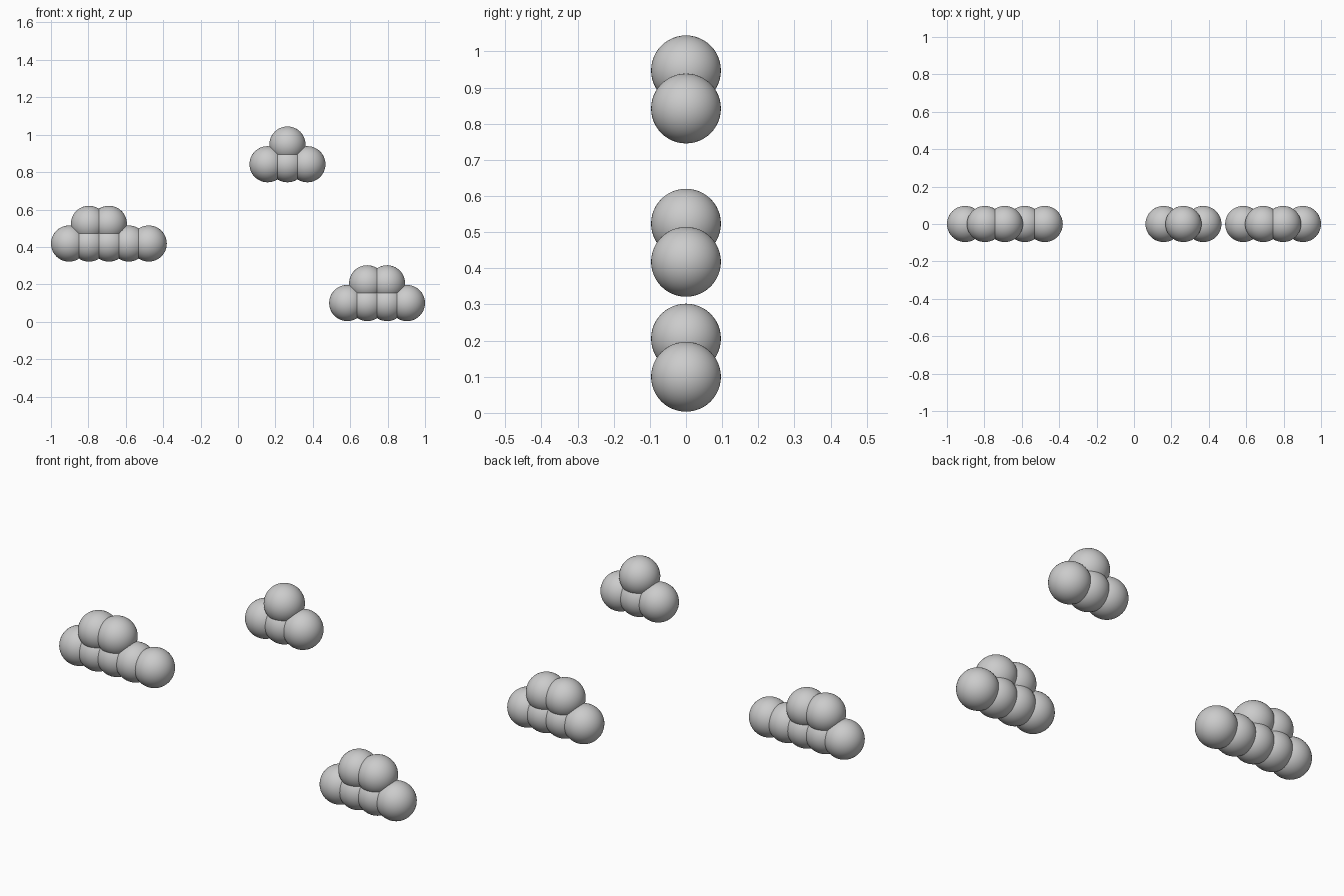
import bpy, bmesh
from mathutils import Matrix

if "Cube" in bpy.data.objects:
    bpy.data.objects.remove(bpy.data.objects["Cube"])

R = 0.0966      # puff radius
STEP = 0.1065   # spacing between neighbouring puffs


def cloud(name, x, z, lower, upper):
    """Rows of overlapping puffs; lower/upper list the column indices."""
    bm = bmesh.new()
    for row, columns in enumerate((lower, upper)):
        for c in columns:
            pos = Matrix.Translation((x + c * STEP, 0, z + row * STEP * 0.99))
            bmesh.ops.create_uvsphere(bm, u_segments=48, v_segments=24,
                                      radius=R, matrix=pos)
    for f in bm.faces:
        f.smooth = True
    mesh = bpy.data.meshes.new(name)
    bm.to_mesh(mesh)
    bm.free()
    bpy.context.collection.objects.link(bpy.data.objects.new(name, mesh))


# Long cloud on the left, small one high up, medium one low on the right
cloud("left_cloud", -1 + R, 0.418, range(5), (1, 2))
cloud("top_cloud", 0.158, 0.842, range(3), (1,))
cloud("right_cloud", 1 - R - 3 * STEP, 0.100, range(4), (1, 2))
